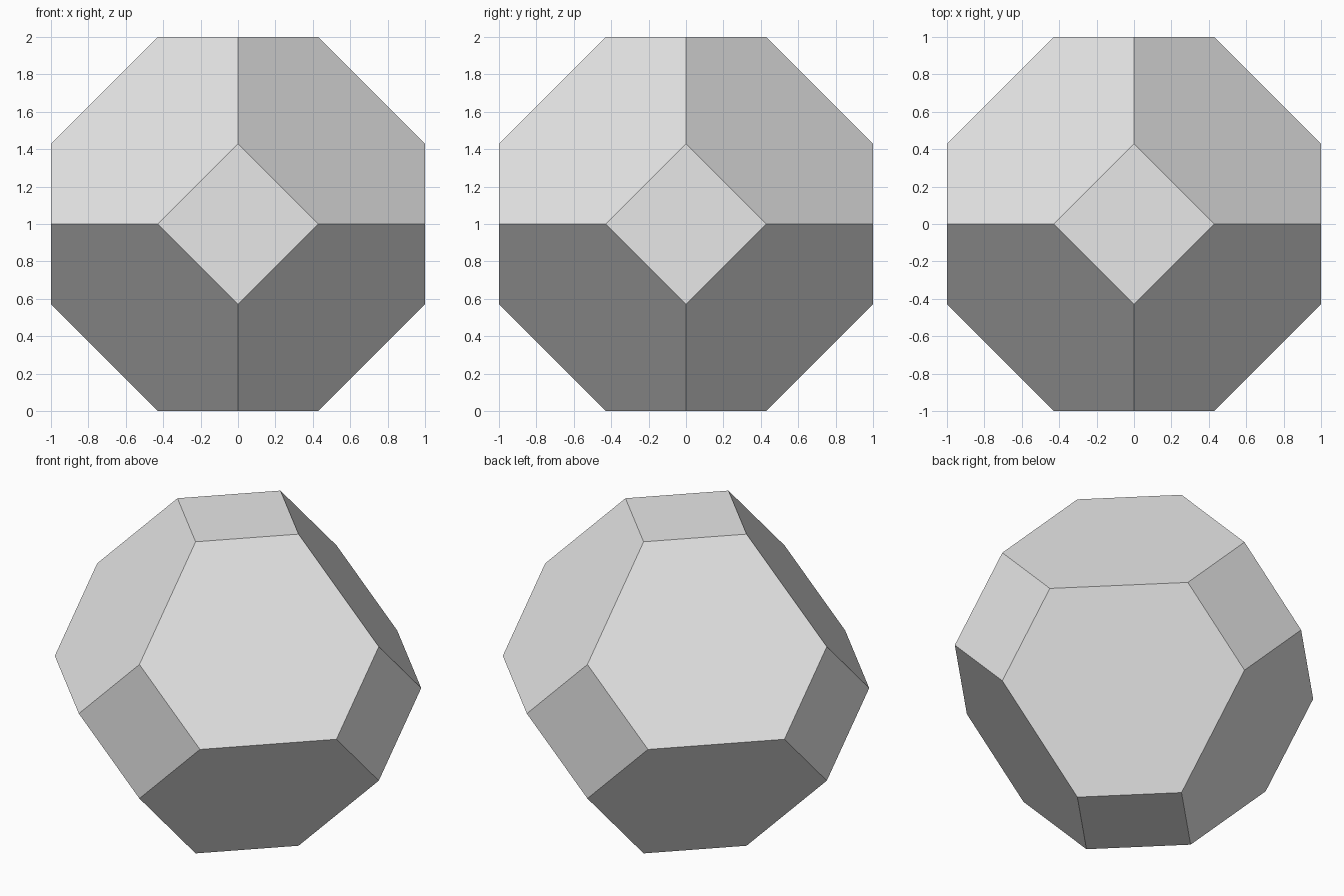
import bpy
import bmesh
import math
from mathutils import Vector

cube = bpy.data.objects.get("Cube")
if cube:
    bpy.data.objects.remove(cube, do_unlink=True)

REACH = 1.0    # centre to each square face
CORNER = 0.43  # centre of a square face to its corners


def make_material(name, colour):
    mat = bpy.data.materials.new(name)
    mat.use_nodes = True
    mat.diffuse_color = colour
    mat.node_tree.nodes["Principled BSDF"].inputs["Base Color"].default_value = colour
    return mat


# Corners of a diamond on each of the six axis directions
bm = bmesh.new()
for axis in range(3):
    for side in (-1, 1):
        for other in range(3):
            if other == axis:
                continue
            for turn in (-1, 1):
                point = Vector((0, 0, REACH))
                point[axis] += side * REACH
                point[other] += turn * CORNER
                bm.verts.new(point)

# Wrap the corners, then merge the flat triangles into squares and hexagons
bmesh.ops.convex_hull(bm, input=bm.verts[:])
bmesh.ops.dissolve_limit(bm, angle_limit=math.radians(2),
                         verts=bm.verts[:], edges=bm.edges[:])
bmesh.ops.recalc_face_normals(bm, faces=bm.faces[:])

mesh = bpy.data.meshes.new("truncated_octahedron")
bm.to_mesh(mesh)
bm.free()
mesh.materials.append(make_material("light grey", (0.8, 0.8, 0.8, 1)))
solid = bpy.data.objects.new("truncated_octahedron", mesh)
bpy.context.collection.objects.link(solid)
